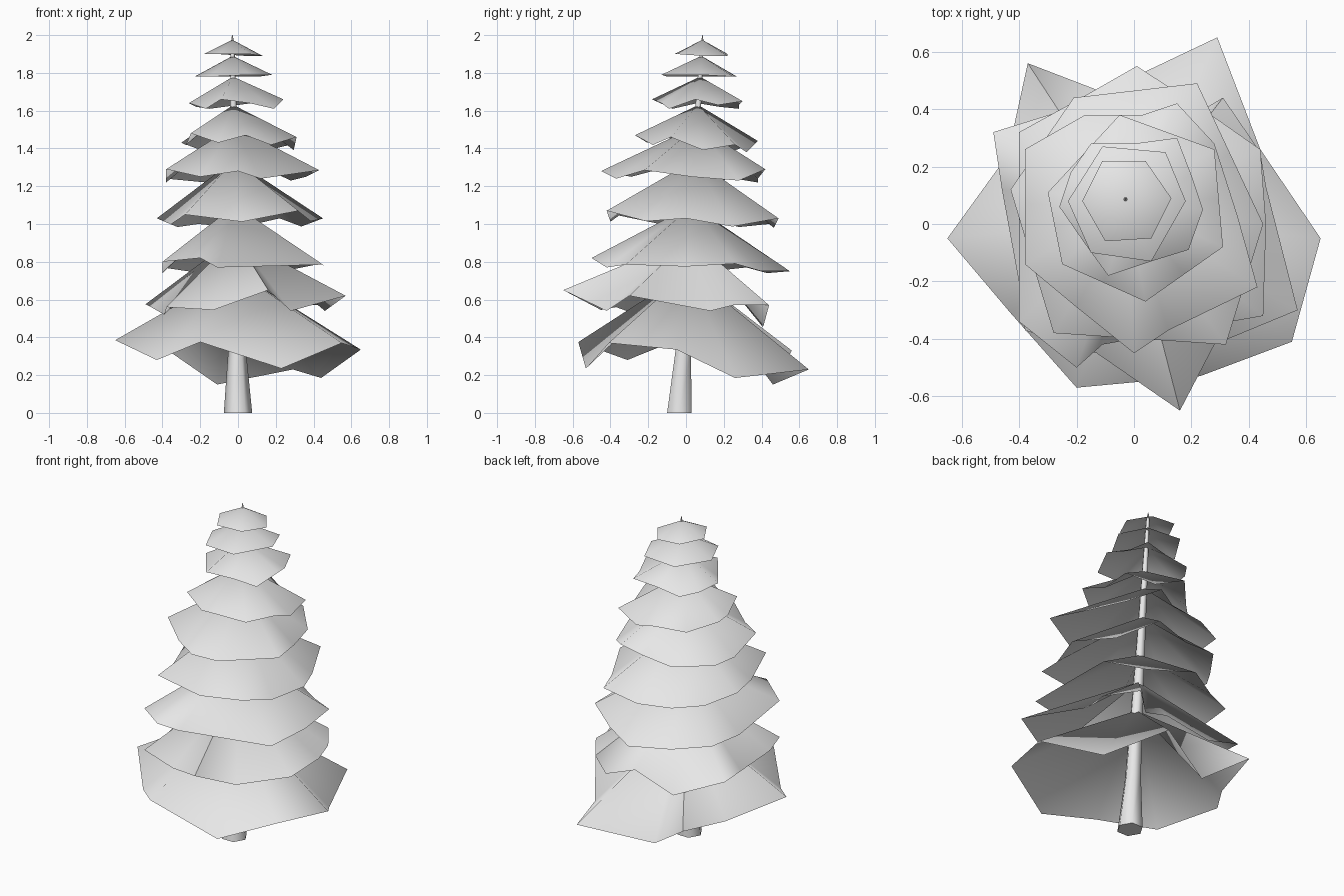
import bpy
import bmesh
from math import atan2, cos, pi, sin
from mathutils import Vector

default_cube = bpy.data.objects.get("Cube")
if default_cube:
    bpy.data.objects.remove(default_cube, do_unlink=True)

grey = bpy.data.materials.new("plain_grey")
grey.use_nodes = True
grey.diffuse_color = (0.8, 0.8, 0.8, 1)
grey.node_tree.nodes["Principled BSDF"].inputs["Base Color"].default_value = grey.diffuse_color

TRUNK_BASE = Vector((0, -0.035, 0))
TRUNK_TOP = Vector((-0.03, 0.088, 2))


def axis_point(height):
    """Point on the leaning trunk line at a given height."""
    return TRUNK_BASE.lerp(TRUNK_TOP, height / 2)


def finish(name, bm):
    """Turn a bmesh into a smoothly shaded, coloured object."""
    bmesh.ops.recalc_face_normals(bm, faces=bm.faces[:])
    mesh = bpy.data.meshes.new(name)
    bm.to_mesh(mesh)
    bm.free()
    mesh.materials.append(grey)
    part = bpy.data.objects.new(name, mesh)
    bpy.context.collection.objects.link(part)
    bpy.ops.object.select_all(action='DESELECT')
    bpy.context.view_layer.objects.active = part
    part.select_set(True)
    bpy.ops.object.shade_smooth_by_angle(angle=1.4)
    return part


def branch_tier(name, apex_height, tips, sag=0):
    """Open skirt: a fan from the trunk to the tips, with optional sagging notches between."""
    apex = axis_point(apex_height)
    points = [Vector(tip) for tip in tips]
    points.sort(key=lambda p: atan2(p.y - apex.y, p.x - apex.x))
    rim = []
    for here, following in zip(points, points[1:] + points[:1]):
        rim.append(here)
        if sag:
            notch = (here + following) / 2
            notch.z -= sag * (following - here).length
            rim.append(notch)
    bm = bmesh.new()
    centre = bm.verts.new(apex)
    ring = [bm.verts.new(point) for point in rim]
    for here, following in zip(ring, ring[1:] + ring[:1]):
        bm.faces.new((centre, here, following))
    # Open sheets need their normals turned upward after recalculation
    part = finish(name, bm)
    if sum(face.normal.z for face in part.data.polygons) < 0:
        part.data.flip_normals()


def tapered_trunk(name, sections, sides=6):
    """Tube along the leaning line, from (height, radius) sections."""
    bm = bmesh.new()
    rings = []
    for height, radius in sections:
        turns = [2 * pi * i / sides for i in range(sides)]
        rings.append([bm.verts.new(axis_point(height) + radius * Vector((cos(t), sin(t), 0)))
                      for t in turns])
    for low, high in zip(rings, rings[1:]):
        for i in range(sides):
            j = (i + 1) % sides
            bm.faces.new((low[i], low[j], high[j], high[i]))
    bm.faces.new(rings[0])
    bm.faces.new(rings[-1])
    finish(name, bm)


# Trunk, ending in a thin spire above the crown
tapered_trunk("trunk", [(0, 0.075), (0.33, 0.047), (1, 0.03), (1.65, 0.017),
                        (1.95, 0.01), (2, 0.002)])

# Branch tiers, from the ground up
branch_tier("lowest_branches", 0.75, [
    (-0.65, -0.05, 0.385), (-0.43, -0.31, 0.28), (-0.2, -0.57, 0.375), (0.23, -0.53, 0.235),
    (0.55, -0.41, 0.37), (0.65, -0.05, 0.335), (0.44, 0.26, 0.185), (0.29, 0.65, 0.23),
    (-0.11, 0.46, 0.15), (-0.37, 0.56, 0.33), (-0.44, 0.24, 0.29)])

branch_tier("second_branches", 0.93, [
    (0.16, -0.65, 0.65), (0.28, -0.42, 0.54), (0.57, -0.3, 0.62), (0.46, 0.13, 0.54),
    (0.44, 0.25, 0.57), (0.31, 0.44, 0.57), (0.26, 0.41, 0.46), (0.08, 0.38, 0.52),
    (-0.2, 0.41, 0.45), (-0.49, 0.32, 0.575), (-0.46, 0.12, 0.56), (-0.39, -0.26, 0.52),
    (-0.38, -0.37, 0.56), (-0.13, -0.45, 0.545)])

branch_tier("third_branches", 1.1, [
    (-0.2, -0.5, 0.82), (-0.11, -0.42, 0.77), (0.45, -0.32, 0.785), (0.46, 0, 0.775),
    (0.44, 0.26, 0.79), (0.24, 0.4, 0.75), (0.01, 0.55, 0.75), (-0.2, 0.43, 0.74),
    (-0.4, 0.32, 0.77), (-0.4, 0.05, 0.74), (-0.4, -0.34, 0.8)])

branch_tier("fourth_branches", 1.34, [
    (0.32, -0.42, 1.07), (-0.28, -0.38, 1.05), (-0.43, 0.12, 1.03),
    (-0.21, 0.44, 1), (0.22, 0.49, 1.03), (0.45, 0, 1.03)], sag=0.08)

branch_tier("fifth_branches", 1.52, [
    (0, -0.45, 1.28), (0.12, -0.37, 1.24), (0.43, -0.22, 1.285), (0.36, 0.03, 1.25),
    (0.28, 0.28, 1.23), (0.15, 0.42, 1.29), (0.03, 0.38, 1.24), (-0.17, 0.38, 1.22),
    (-0.38, 0.26, 1.24), (-0.38, 0.07, 1.22), (-0.38, -0.14, 1.29), (-0.2, -0.29, 1.25)])

branch_tier("sixth_branches", 1.63, [
    (0.04, -0.27, 1.47), (0.31, -0.08, 1.46), (0.28, 0.26, 1.42),
    (-0.05, 0.38, 1.44), (-0.3, 0.11, 1.43), (-0.25, -0.14, 1.48)], sag=0.14)

branch_tier("seventh_branches", 1.78, [
    (-0.09, -0.18, 1.66), (0.06, -0.13, 1.64), (0.19, -0.09, 1.61), (0.24, 0.05, 1.66),
    (0.2, 0.17, 1.63), (0.15, 0.3, 1.65), (0, 0.28, 1.63), (-0.15, 0.28, 1.61),
    (-0.22, 0.18, 1.62), (-0.26, 0.06, 1.64), (-0.17, -0.07, 1.61)])

branch_tier("eighth_branches", 1.89, [
    (-0.23, 0.08, 1.78), (-0.11, 0.27, 1.78), (0.11, 0.25, 1.78),
    (0.18, 0.08, 1.79), (0.06, -0.13, 1.79), (-0.15, -0.1, 1.78)])

branch_tier("top_branches", 1.975, [
    (-0.18, 0.08, 1.9), (-0.11, 0.22, 1.9), (0.04, 0.22, 1.89),
    (0.13, 0.09, 1.89), (0.06, -0.05, 1.9), (-0.1, -0.06, 1.9)])
